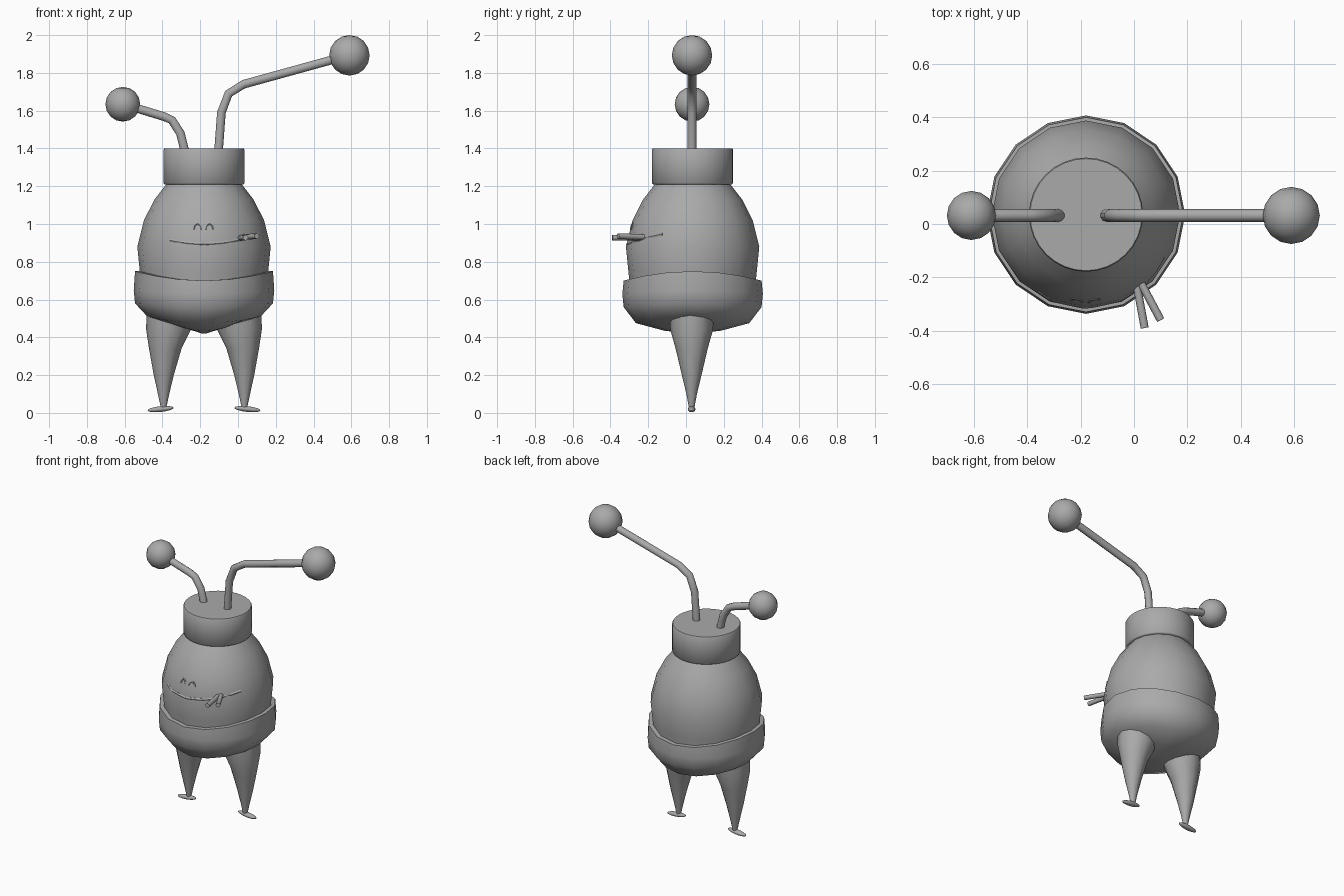
import bpy, bmesh, math
from mathutils import Vector
from mathutils.bvhtree import BVHTree

if "Cube" in bpy.data.objects:
    bpy.data.objects.remove(bpy.data.objects["Cube"])

CX, CY = -0.18, 0.035   # body axis
grey = bpy.data.materials.new("grey")
grey.diffuse_color = (0.4, 0.4, 0.4, 1)
grey.use_nodes = True
grey.node_tree.nodes["Principled BSDF"].inputs["Base Color"].default_value = grey.diffuse_color


def finish(name, bm, angle=50):
    bmesh.ops.recalc_face_normals(bm, faces=bm.faces)
    me = bpy.data.meshes.new(name)
    bm.to_mesh(me)
    bm.free()
    ob = bpy.data.objects.new(name, me)
    bpy.context.collection.objects.link(ob)
    me.materials.append(grey)
    bpy.ops.object.select_all(action='DESELECT')
    ob.select_set(True)
    bpy.context.view_layer.objects.active = ob
    bpy.ops.object.shade_smooth_by_angle(angle=math.radians(angle))
    return ob


def skin(name, rings, cap_start=True, cap_end=True, angle=50):
    """Bridge a list of equally long point rings."""
    bm = bmesh.new()
    loops = [[bm.verts.new(p) for p in r] for r in rings]
    n = len(loops[0])
    for a, b in zip(loops, loops[1:]):
        for i in range(n):
            j = (i + 1) % n
            bm.faces.new((a[i], a[j], b[j], b[i]))
    if cap_start:
        bm.faces.new(loops[0])
    if cap_end:
        bm.faces.new(loops[-1])
    return finish(name, bm, angle)


def ring(cx, cy, z, rx, ry, n=16):
    return [(cx + rx * math.cos(2 * math.pi * i / n),
             cy + ry * math.sin(2 * math.pi * i / n), z) for i in range(n)]


def tube(name, pts, r, n=10, side=(0, 1, 0)):
    pts = [Vector(p) for p in pts]
    rings = []
    for i, p in enumerate(pts):
        t = (pts[min(i + 1, len(pts) - 1)] - pts[max(i - 1, 0)]).normalized()
        u = (Vector(side) - t * t.dot(Vector(side))).normalized()
        v = t.cross(u)
        rings.append([p + r * (u * math.cos(2 * math.pi * k / n) + v * math.sin(2 * math.pi * k / n))
                      for k in range(n)])
    return skin(name, rings)


def ball(name, loc, scale, tilt=0.0):
    bm = bmesh.new()
    bmesh.ops.create_uvsphere(bm, u_segments=16, v_segments=8, radius=1)
    ob = finish(name, bm, 80)
    ob.location, ob.scale, ob.rotation_euler = loc, scale, (0, tilt, 0)
    return ob


# egg-shaped body
profile = [(0.60, 0.325), (0.75, 0.34), (0.88, 0.353), (1.02, 0.318),
           (1.13, 0.262), (1.21, 0.2), (1.25, 0.17)]
body = skin("body", [ring(CX, CY, z, r, r) for z, r in profile], angle=60)

# cap
skin("cap", [ring(CX, CY + 0.0, z, r, r, 32) for z, r in
             [(1.21, 0.208), (1.216, 0.214), (1.394, 0.214), (1.4, 0.21)]])

# trousers: rim dips at front and back, underside rises over the legs
pants = [(0.66, 0.325, 0.05), (0.70, 0.335, 0.05), (0.70, 0.365, 0.05), (0.63, 0.372, 0.02),
         (0.56, 0.365, 0.02), (0.475, 0.30, 0.035), (0.435, 0.15, 0.03), (0.42, 0.01, 0)]
rings = []
for z, r, lift in pants:
    rings.append([(x, y, z + lift * ((x - CX) / r) ** 2) for x, y, _ in ring(CX, CY, 0, r, r)])
skin("trousers", rings, cap_start=False, angle=60)

# legs and feet, mirrored about the body axis
leg = [(0.56, 0.175, 0.13, 0.12), (0.44, 0.188, 0.118, 0.113), (0.34, 0.205, 0.086, 0.085),
       (0.20, 0.213, 0.053, 0.052), (0.10, 0.214, 0.03, 0.028), (0.025, 0.214, 0.014, 0.014)]
for s, side in ((1, "right"), (-1, "left")):
    skin(side + "_leg", [ring(CX + s * x, 0.03, z, rx, ry, 12) for z, x, rx, ry in leg])
    ball(side + "_foot", (CX + s * 0.23, 0.03, 0.02), (0.07, 0.02, 0.015), s * 0.1)

# antennae with end balls
Y = 0.032
tube("right_antenna", [(-0.105, Y, 1.36), (-0.088, Y, 1.59), (-0.05, Y, 1.69),
                       (0.03, Y, 1.74), (0.52, Y, 1.875)], 0.024)
ball("right_antenna_ball", (0.59, Y, 1.893), (0.107,) * 3)
tube("left_antenna", [(-0.275, Y, 1.36), (-0.305, Y, 1.48), (-0.35, Y, 1.55),
                      (-0.39, Y, 1.568), (-0.56, Y, 1.62)], 0.024)
ball("left_antenna_ball", (-0.61, Y, 1.634), (0.092,) * 3)

# face: eyes and lips follow the front of the body
tree = BVHTree.FromPolygons([v.co for v in body.data.vertices],
                            [tuple(p.vertices) for p in body.data.polygons])


def on_face(x, z, inset):
    hit = tree.ray_cast(Vector((x, -2, z)), Vector((0, 1, 0)))
    return hit[0] - hit[1] * inset


for x0, side in ((-0.215, "left"), (-0.15, "right")):
    arc = [on_face(x0 + 0.02 * math.cos(a), 0.972 + 0.03 * math.sin(a), 0.001)
           for a in (math.pi * i / 6 for i in range(7))]
    tube(side + "_eye", arc, 0.006, 6)
mouth = [on_face(x, 0.895 + 0.6 * (x + 0.18) ** 2, 0.006)
         for x in (-0.36 + 0.47 * i / 14 for i in range(15))]
tube("mouth", mouth, 0.011, 6)

# two sticks held in the corner of the mouth
tube("inner_stick", [(0.005, -0.2, 0.925), (0.04, -0.39, 0.928)], 0.015, 8, (0, 0, 1))
tube("outer_stick", [(0.02, -0.21, 0.93), (0.1, -0.36, 0.936)], 0.015, 8, (0, 0, 1))
